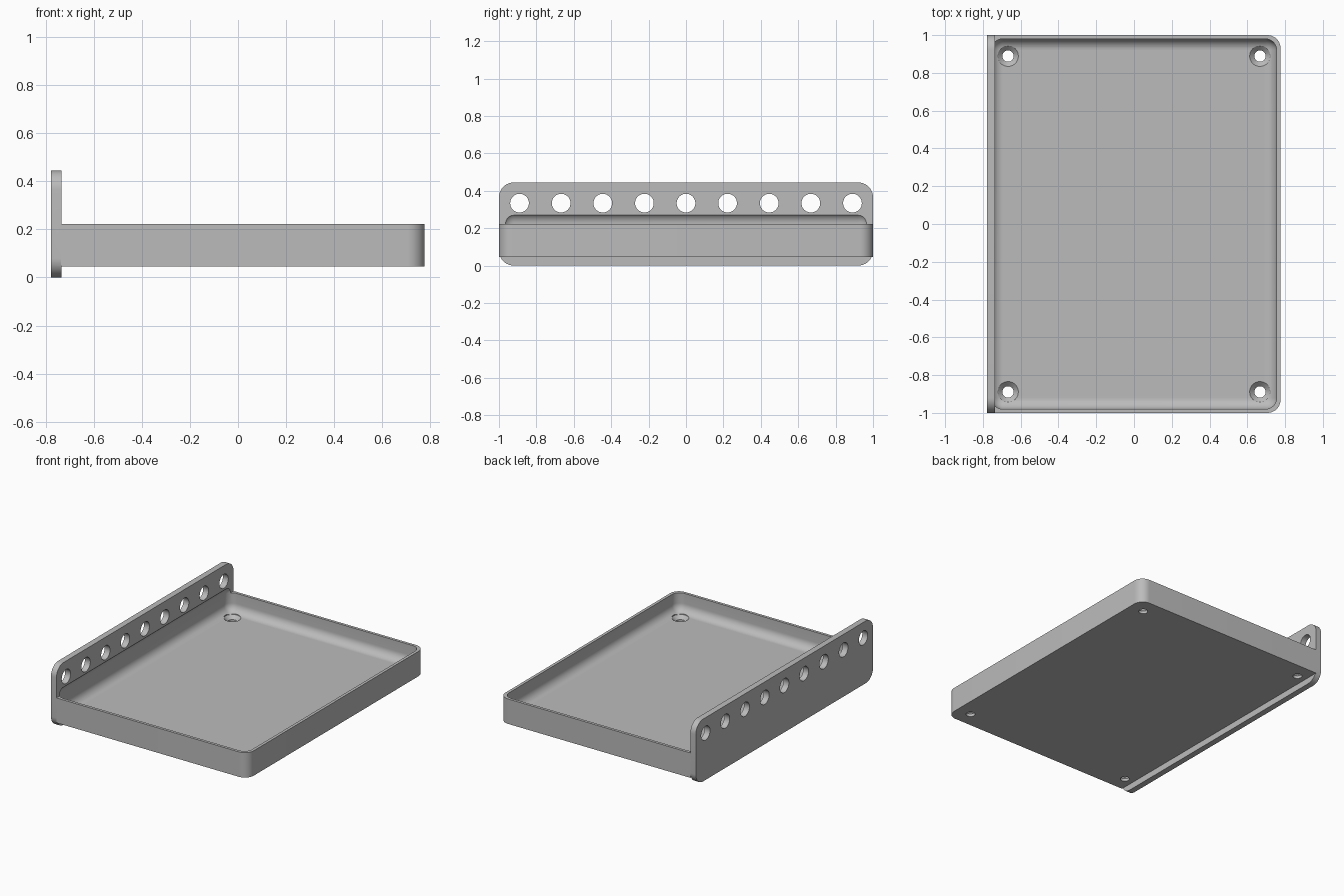
import bpy, bmesh
from mathutils import Matrix

if "Cube" in bpy.data.objects:
    bpy.data.objects.remove(bpy.data.objects["Cube"])

grey = bpy.data.materials.new("light grey")
grey.use_nodes = True
grey.diffuse_color = (0.5, 0.5, 0.5, 1)
grey.node_tree.nodes["Principled BSDF"].inputs["Base Color"].default_value = (0.5, 0.5, 0.5, 1)


def add_object(name, bm):
    bmesh.ops.recalc_face_normals(bm, faces=bm.faces)
    mesh = bpy.data.meshes.new(name)
    bm.to_mesh(mesh)
    bm.free()
    mesh.materials.append(grey)
    obj = bpy.data.objects.new(name, mesh)
    bpy.context.collection.objects.link(obj)
    return obj


def box(name, low, high, radius, pick, segments=10):
    """Box between two corners; edges chosen by pick(direction, middle) are rounded."""
    bm = bmesh.new()
    bmesh.ops.create_cube(bm, size=1)
    for v in bm.verts:
        for i in range(3):
            v.co[i] = high[i] if v.co[i] > 0 else low[i]
    edges = []
    for e in bm.edges:
        a, b = (v.co for v in e.verts)
        if pick((b - a).normalized(), (a + b) / 2):
            edges.append(e)
    bmesh.ops.bevel(bm, geom=edges, offset=radius, segments=segments,
                    profile=0.5, affect='EDGES')
    return add_object(name, bm)


def cones(name, places, r1, r2, depth, turn=Matrix()):
    """Several equal cones or cylinders in one mesh."""
    bm = bmesh.new()
    for p in places:
        bmesh.ops.create_cone(bm, cap_ends=True, segments=40, radius1=r1, radius2=r2,
                              depth=depth, matrix=Matrix.Translation(p) @ turn)
    return add_object(name, bm)


def combine(target, other, operation):
    mod = target.modifiers.new(operation.lower(), 'BOOLEAN')
    mod.operation = operation
    mod.solver = 'EXACT'
    mod.object = other
    bpy.context.view_layer.objects.active = target
    bpy.ops.object.modifier_apply(modifier=mod.name)
    bpy.data.objects.remove(other)


# Tray block with two rounded outer corners
tray = box("tray", (-0.7355, -1, 0.045), (0.776, 1, 0.223), 0.07,
           lambda d, m: abs(d.z) > 0.9 and m.x > 0)

# Upright plate with four rounded corners
plate = box("upright_plate", (-0.778, -1, 0), (-0.735, 1, 0.445), 0.08,
            lambda d, m: abs(d.x) > 0.9)
combine(tray, plate, 'UNION')

# Hollow with rounded edges, biting slightly into the plate
hollow = box("hollow_cutter", (-0.755, -0.98, 0.09), (0.755, 0.98, 0.285), 0.06,
             lambda d, m: True)
combine(tray, hollow, 'DIFFERENCE')

# Row of round holes along the plate
row = [(-0.757, 0.2225 * i, 0.334) for i in range(-4, 5)]
combine(tray, cones("row_cutter", row, 0.05, 0.05, 0.2, Matrix.Rotation(1.5708, 4, 'Y')),
        'DIFFERENCE')

# Countersunk screw holes in the floor corners
corners = [(x, y) for x in (-0.667, 0.667) for y in (-0.889, 0.889)]
for z, r1, r2, depth in ((0.06, 0.03, 0.03, 0.1), (0.0775, 0.03, 0.055, 0.025),
                         (0.1197, 0.055, 0.055, 0.06)):
    places = [(x, y, z) for x, y in corners]
    combine(tray, cones("screw_cutter", places, r1, r2, depth), 'DIFFERENCE')

tray.name = "tray_with_plate"
bpy.ops.object.select_all(action='DESELECT')
tray.select_set(True)
bpy.context.view_layer.objects.active = tray
bpy.ops.object.shade_smooth_by_angle(angle=0.6)
